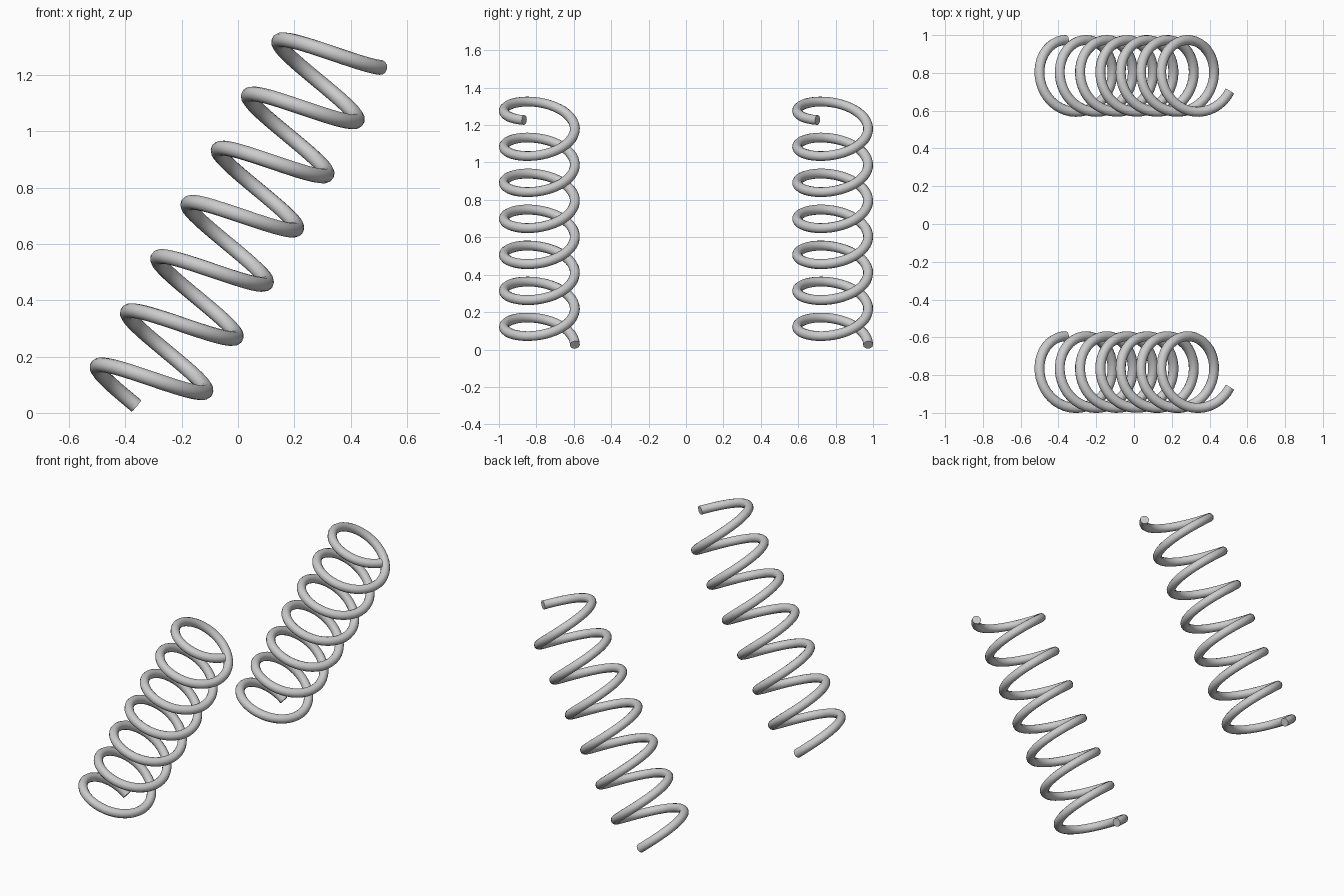
import bpy, math
from mathutils import Vector

if "Cube" in bpy.data.objects:
    bpy.data.objects.remove(bpy.data.objects["Cube"])

steel = bpy.data.materials.new("steel grey")
steel.diffuse_color = (0.6, 0.6, 0.6, 1)
steel.use_nodes = True
steel.node_tree.nodes["Principled BSDF"].inputs["Base Color"].default_value = steel.diffuse_color

COIL_R, WIRE_R = 0.19, 0.0265
PITCH = Vector((0.1075, 0, 0.1925))          # axis travel per turn
AXIS = PITCH.normalized()
SIDE = Vector((AXIS.z, 0, -AXIS.x))          # radial direction in the xz plane
BASE = Vector((-0.334, 0, 0.073))
START, END, STEPS = -0.25, 6.43, 268         # in turns


def coil_point(turn):
    a = turn * math.tau
    return (BASE + PITCH * turn - SIDE * COIL_R * math.cos(a)
            - Vector((0, COIL_R * math.sin(a), 0)))


# Leaning coil spring: helix path swept with a round wire
def spring(name, y):
    curve = bpy.data.curves.new(name, 'CURVE')
    curve.dimensions = '3D'
    curve.bevel_depth = WIRE_R
    curve.bevel_resolution = 4
    curve.use_fill_caps = True
    path = curve.splines.new('POLY')
    path.points.add(STEPS)
    for i, p in enumerate(path.points):
        p.co = (*coil_point(START + (END - START) * i / STEPS), 1)
    curve.materials.append(steel)
    ob = bpy.data.objects.new(name, curve)
    ob.location.y = y
    bpy.context.collection.objects.link(ob)
    bpy.ops.object.select_all(action='DESELECT')
    ob.select_set(True)
    bpy.context.view_layer.objects.active = ob
    bpy.ops.object.convert(target='MESH')
    bpy.ops.object.shade_smooth_by_angle(angle=math.radians(40))


spring("front_spring", -0.784)
spring("back_spring", 0.784)
